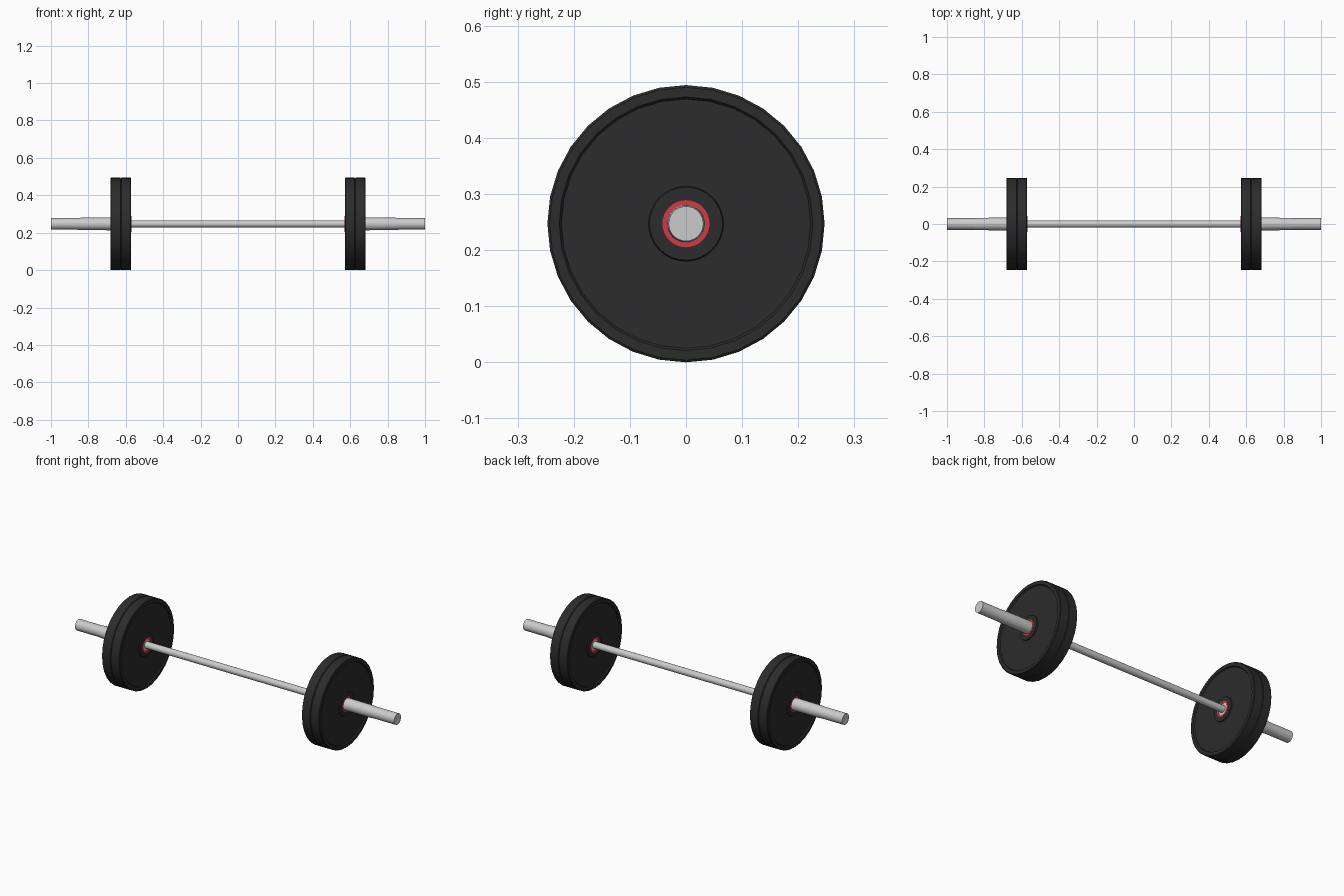
import bpy, bmesh, math

if "Cube" in bpy.data.objects:
    bpy.data.objects.remove(bpy.data.objects["Cube"])

CZ = 0.247  # height of the bar axis


def material(name, colour):
    m = bpy.data.materials.new(name)
    m.diffuse_color = colour
    m.use_nodes = True
    m.node_tree.nodes["Principled BSDF"].inputs["Base Color"].default_value = m.diffuse_color
    return m


def lathe(name, profile, sides, mat=None, closed=True):
    """Spin (x, radius) points around the bar axis; radius 0 makes a pole."""
    bm = bmesh.new()
    rings = []
    for x, r in profile:
        if r == 0:
            rings.append([bm.verts.new((x, 0, CZ))] * sides)
        else:
            rings.append([bm.verts.new((x, r * math.sin(math.tau * i / sides),
                                        CZ + r * math.cos(math.tau * i / sides)))
                          for i in range(sides)])
    pairs = list(zip(rings, rings[1:]))
    if closed:
        pairs.append((rings[-1], rings[0]))
    for a, b in pairs:
        for i in range(sides):
            j = (i + 1) % sides
            bm.faces.new(list(dict.fromkeys((a[i], a[j], b[j], b[i]))))
    bmesh.ops.recalc_face_normals(bm, faces=bm.faces)
    mesh = bpy.data.meshes.new(name)
    bm.to_mesh(mesh)
    bm.free()
    ob = bpy.data.objects.new(name, mesh)
    bpy.context.collection.objects.link(ob)
    if mat:
        mesh.materials.append(mat)
    bpy.ops.object.select_all(action='DESELECT')
    ob.select_set(True)
    bpy.context.view_layer.objects.active = ob
    bpy.ops.object.shade_smooth_by_angle(angle=math.radians(30))
    return ob


rubber = material("black_rubber", (0.025, 0.025, 0.025, 1))
red = material("red_insert", (0.65, 0.04, 0.06, 1))

# Thin grip between the plates
lathe("grip_bar", [(-0.6, 0), (-0.6, 0.019), (0.6, 0.019), (0.6, 0)], 32, closed=False)

for side, s in (("left", -1), ("right", 1)):
    # Two plates stacked on each end, with raised rim and hub
    for k, x0 in (("inner", 0.571), ("outer", 0.6265)):
        x1 = x0 + 0.0555
        half = [(0, 0.042), (0, 0.065), (0.006, 0.067), (0.006, 0.222),
                (0, 0.226), (0, 0.243), (0.003, 0.247)]
        prof = [(x0 + d, r) for d, r in half] + [(x1 - d, r) for d, r in reversed(half)]
        lathe(f"{side}_{k}_plate", [(s * x, r) for x, r in prof], 32, rubber)
        # Coloured ring lining the plate hole
        lathe(f"{side}_{k}_insert", [(s * x, r) for x, r in (
            (x0 - 0.001, 0.032), (x0 - 0.001, 0.042),
            (x1 + 0.001, 0.042), (x1 + 0.001, 0.032))], 32, red)
    # Loading sleeve, slightly tapered toward the end
    lathe(f"{side}_sleeve", [(s * x, r) for x, r in (
        (0.573, 0), (0.573, 0.032), (0.69, 0.034), (0.84, 0.033),
        (0.86, 0.031), (1.0, 0.031), (1.0, 0))], 32, closed=False)
